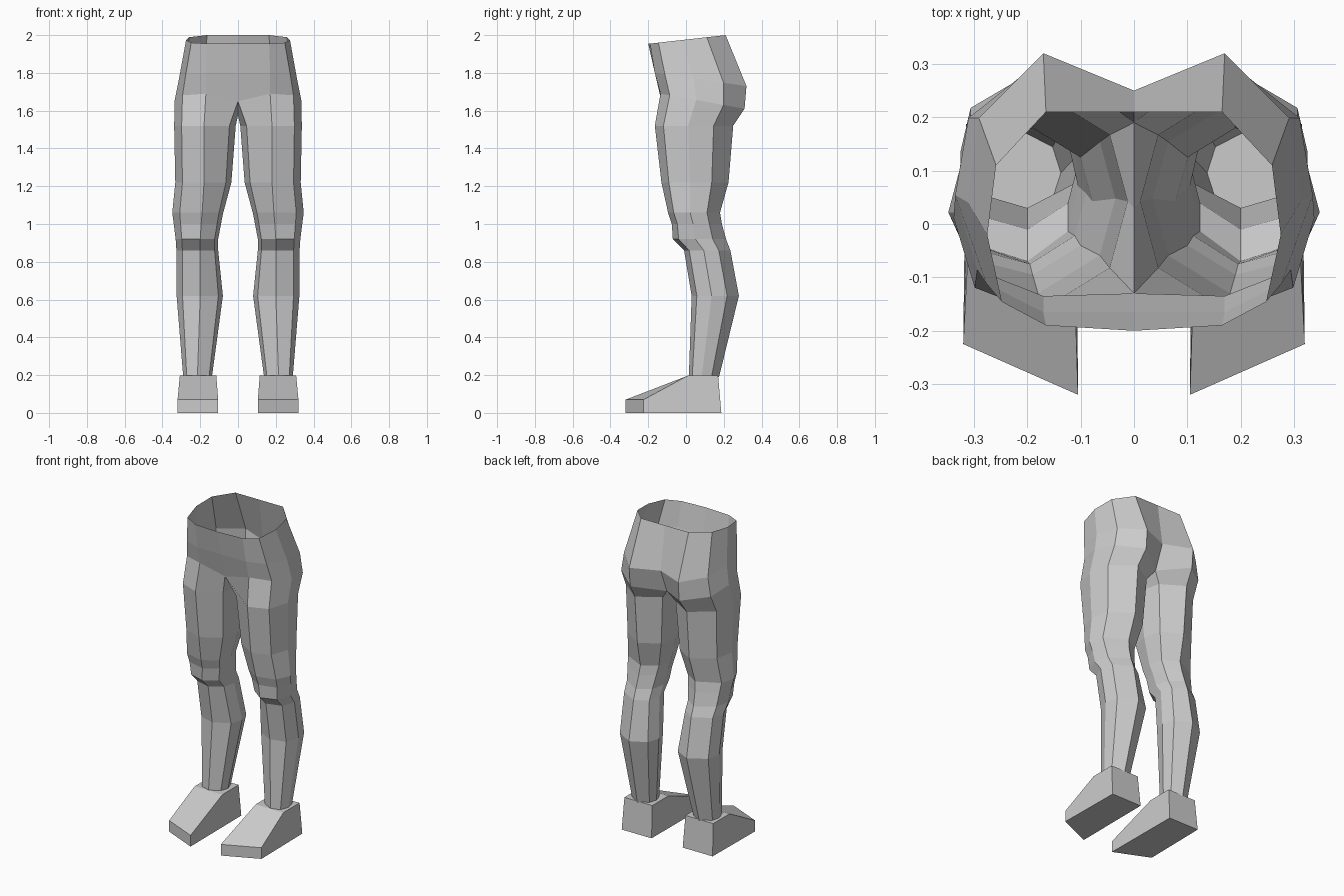
import bpy, bmesh

if "Cube" in bpy.data.objects:
    bpy.data.objects.remove(bpy.data.objects["Cube"])

grey = bpy.data.materials.new("mid_grey")
grey.diffuse_color = (0.6, 0.6, 0.6, 1)
grey.use_nodes = True
grey.node_tree.nodes["Principled BSDF"].inputs["Base Color"].default_value = grey.diffuse_color


def finish(bm, name):
    """Turn one half into an object mirrored across x."""
    mesh = bpy.data.meshes.new(name)
    bm.to_mesh(mesh)
    bm.free()
    mesh.materials.append(grey)
    ob = bpy.data.objects.new(name, mesh)
    bpy.context.collection.objects.link(ob)
    mod = ob.modifiers.new("mirror", 'MIRROR')
    mod.use_mirror_merge = True
    mod.merge_threshold = 0.001
    return ob


def ring(zf, zb, xi, xm, xo, yf, yb):
    """Eight-sided section: front, outer side, back, then inner side."""
    ym, h = (yf + yb) / 2, (yb - yf) / 2
    shape = [(0, -1), (.75, -.78), (1, -.15), (.85, .5),
             (0, 1), (-.8, .6), (-1, 0), (-.8, -.6)]
    pts = []
    for u, v in shape:
        x = xm + u * ((xo - xm) if u > 0 else (xm - xi))
        pts.append([x, ym + v * h, zf + (zb - zf) * (v + 1) / 2])
    return pts


# Pelvis sections: size, then centre front (y, z) and centre back (y, z)
pelvis = [
    ((1.955, 2.0, 0, .165, .275, -.19, .21), (-.2, 1.955), (.21, 2.0)),
    ((1.80, 1.73, 0, .17, .312, -.165, .32), (-.165, 1.80), (.25, 1.73)),
    ((1.69, 1.61, 0, .17, .335, -.135, .31), (-.13, 1.65), (.19, 1.58)),
]
# Leg sections from thigh to ankle: z, inner x, middle x, outer x, front y, back y
leg = [
    (1.52, .012, .18, .338, -.165, .25),
    (1.22, .035, .18, .332, -.13, .225),
    (1.06, .078, .19, .348, -.095, .18),
    (1.00, .09, .195, .34, -.075, .19),
    (0.92, .105, .20, .33, -.07, .212),
    (0.86, .105, .20, .326, -.01, .235),
    (0.62, .08, .20, .325, .03, .28),
    (0.19, .138, .215, .29, .015, .175),
]
rings = []
for size, front, back in pelvis:
    p = ring(*size)
    p[7], p[5] = [0, *front], [0, *back]
    p[6] = [0, .03, 1.575]          # underside of the crotch
    rings.append(p)
rings += [ring(s[0], *s) for s in leg]

# Trousers: open waist, split into two legs below the crotch
bm = bmesh.new()
rows = [[bm.verts.new(c) for c in r] for r in rings]
for k, (a, b) in enumerate(zip(rows, rows[1:])):
    for i in range(8):
        if k < 2 and i in (5, 6):   # no inner wall inside the pelvis
            continue
        j = (i + 1) % 8
        bm.faces.new((a[i], b[i], b[j], a[j]))
bmesh.ops.delete(bm, geom=[v for v in bm.verts if not v.link_faces], context='VERTS')
finish(bm, "trousers")

# Feet: side profiles of the inner and outer walls, bridged
inner = [(.105, -.32, 0), (.105, -.32, .07), (.115, .01, .197), (.115, .17, .197), (.108, .187, 0)]
outer = [(.32, -.225, 0), (.32, -.225, .07), (.308, .01, .197), (.308, .17, .197), (.315, .187, 0)]
bm = bmesh.new()
a = [bm.verts.new(c) for c in inner]
b = [bm.verts.new(c) for c in outer]
bm.faces.new(a)
bm.faces.new(b[::-1])
for i in range(5):
    j = (i + 1) % 5
    bm.faces.new((a[i], b[i], b[j], a[j]))
bmesh.ops.recalc_face_normals(bm, faces=bm.faces)
finish(bm, "feet")
